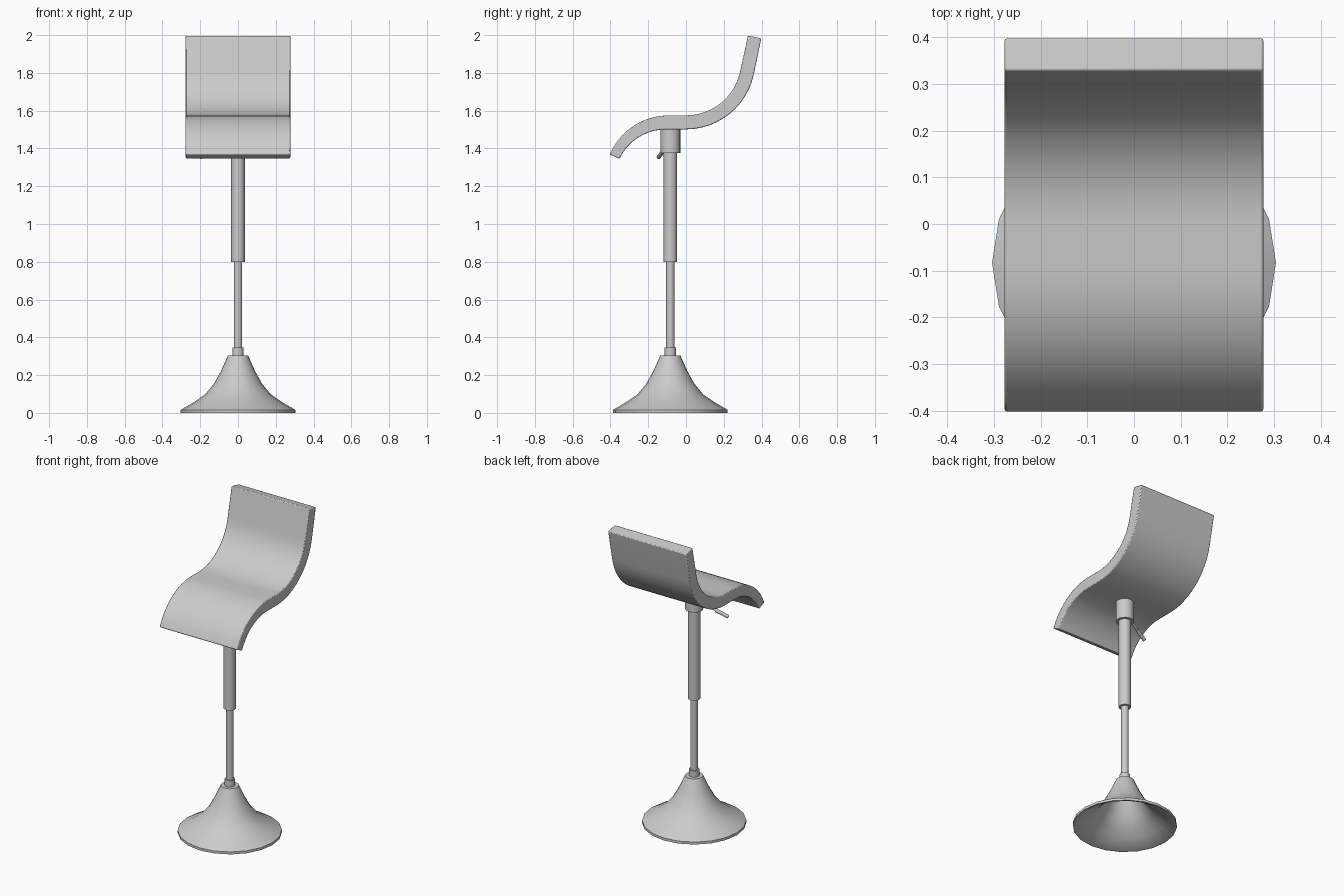
import bpy, bmesh, math
from mathutils import Vector, Matrix

if "Cube" in bpy.data.objects:
    bpy.data.objects.remove(bpy.data.objects["Cube"])

POLE_Y = -0.083


def finish(bm, name, bevel=0.0):
    bmesh.ops.recalc_face_normals(bm, faces=bm.faces)
    mesh = bpy.data.meshes.new(name)
    bm.to_mesh(mesh)
    bm.free()
    ob = bpy.data.objects.new(name, mesh)
    bpy.context.collection.objects.link(ob)
    bpy.ops.object.select_all(action='DESELECT')
    ob.select_set(True)
    bpy.context.view_layer.objects.active = ob
    bpy.ops.object.shade_smooth_by_angle(angle=math.radians(35))
    if bevel:
        m = ob.modifiers.new("soft_edges", 'BEVEL')
        m.width = bevel
        m.segments = 2
        m.limit_method = 'ANGLE'
        m.angle_limit = math.radians(50)
    return ob


def lathe(name, profile, sides=20):
    """Revolve (radius, z) points around the pole axis."""
    bm = bmesh.new()
    vs = [bm.verts.new((r, POLE_Y, z)) for r, z in profile]
    es = [bm.edges.new(p) for p in zip(vs, vs[1:])]
    bmesh.ops.spin(bm, geom=vs + es, cent=(0, POLE_Y, 0), axis=(0, 0, 1),
                   angle=math.tau, steps=sides)
    bmesh.ops.remove_doubles(bm, verts=bm.verts, dist=1e-5)
    return finish(bm, name)


def tube(name, r, z0, z1):
    return lathe(name, [(0, z0), (r, z0), (r, z1), (0, z1)])


# Hollow trumpet-shaped foot
outer = [(0.304, 0.0), (0.304, 0.016), (0.235, 0.056), (0.174, 0.098),
         (0.127, 0.155), (0.09, 0.222), (0.053, 0.305)]
inner = [(0.0, 0.275), (0.045, 0.275), (0.08, 0.212), (0.117, 0.145),
         (0.165, 0.085), (0.227, 0.043), (0.294, 0.0)]
lathe("base", inner + outer + [(0, 0.305)])

# Telescopic column
tube("base_neck", 0.030, 0.30, 0.346)
tube("lower_rod", 0.022, 0.34, 0.81)
tube("upper_tube", 0.036, 0.80, 1.38)
tube("seat_collar", 0.053, 1.375, 1.51)

# Seat centre line: front lip arc, flat, back arc, straight back (y, z, slope, half thickness)
Z = 1.538
line = []
for i in range(9, -1, -1):
    a = math.radians(66) * i / 9
    line.append((-0.099 - 0.305 * math.sin(a), Z - 0.305 * (1 - math.cos(a)),
                 a, 0.037 - 0.009 * i / 9))
for i in range(13):
    a = math.radians(78) * i / 12
    line.append((0.33 * math.sin(a), Z + 0.33 * (1 - math.cos(a)), a, 0.037))
a = math.radians(78)
y, z = line[-1][:2]
line.append((y + 0.195 * math.cos(a), z + 0.195 * math.sin(a), a, 0.036))

# Seat shell: thicken the line and extrude it across the width
bm = bmesh.new()
W = 0.277
rings = []
for y, z, a, h in line:
    n = Vector((0, -math.sin(a), math.cos(a))) * h
    c = Vector((0, y, z))
    rings.append([bm.verts.new(c + n * s + Vector((x, 0, 0)))
                  for x, s in ((-W, 1), (W, 1), (W, -1), (-W, -1))])
for p, q in zip(rings, rings[1:]):
    for k in range(4):
        bm.faces.new((p[k], p[(k + 1) % 4], q[(k + 1) % 4], q[k]))
bm.faces.new(rings[0])
bm.faces.new(rings[-1])
finish(bm, "seat", 0.005)

# Height lever: thin rod with a thicker grip
start, end = Vector((-0.035, -0.093, 1.425)), Vector((-0.20, -0.145, 1.353))


def bar(name, p, q, r):
    bm = bmesh.new()
    d = q - p
    mat = Matrix.Translation((p + q) / 2) @ d.to_track_quat('Z', 'Y').to_matrix().to_4x4()
    bmesh.ops.create_cone(bm, cap_ends=True, segments=12, radius1=r, radius2=r,
                          depth=d.length, matrix=mat)
    return finish(bm, name)


bar("lever_rod", start, end, 0.007)
bar("lever_grip", start.lerp(end, 0.55), end, 0.011)
